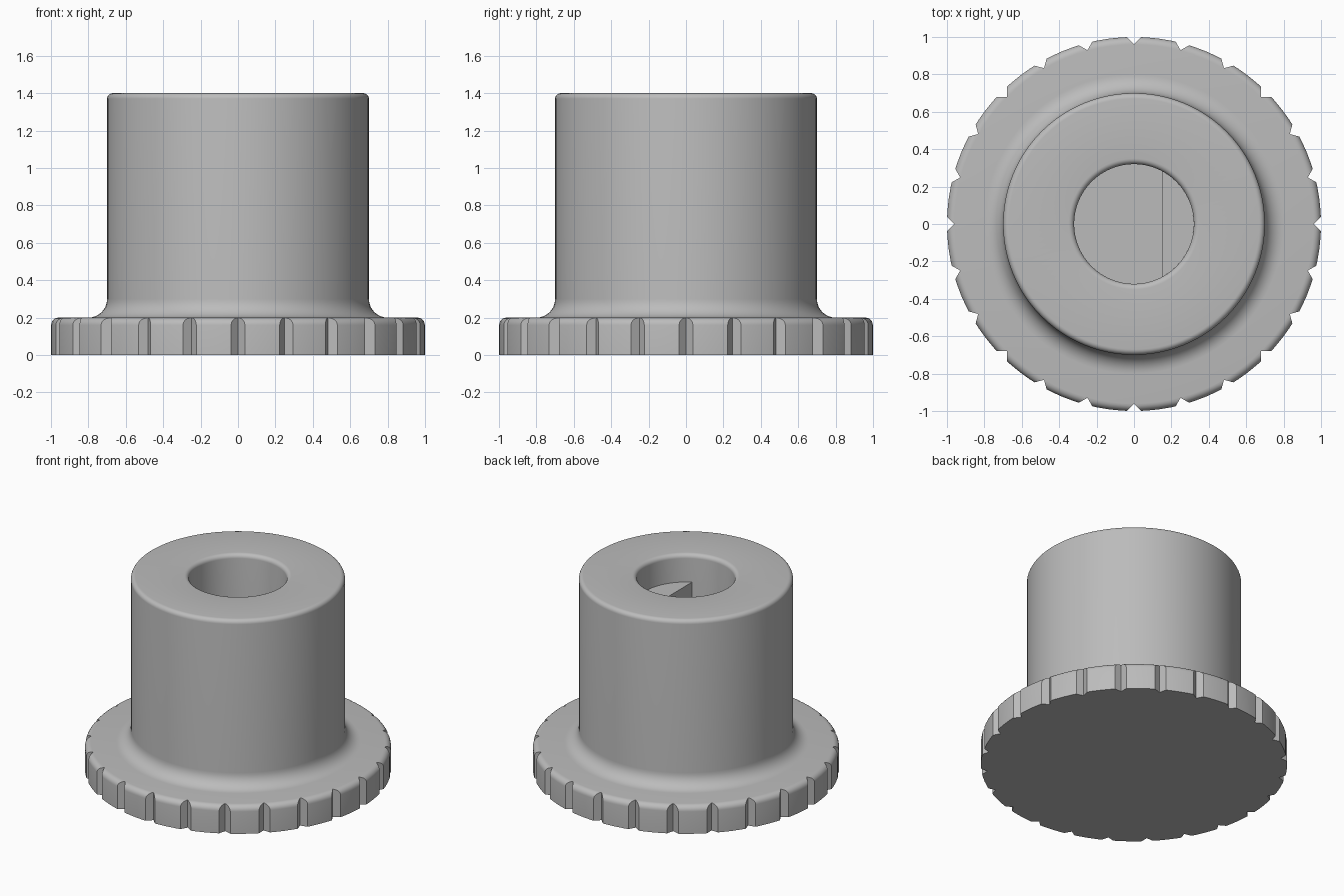
import bpy
import bmesh
from math import pi, sin, cos, acos, radians
from mathutils import Matrix, Vector

cube = bpy.data.objects.get("Cube")
if cube:
    bpy.data.objects.remove(cube, do_unlink=True)

SEGMENTS = 96
NOTCHES = 24
BORE_R, BORE_FLOOR = 0.32, 0.2
FLAT_X, FLAT_TOP = 0.15, 1.2

grey = bpy.data.materials.new("plain_grey")
grey.use_nodes = True
colour = (0.5, 0.5, 0.5, 1)
grey.diffuse_color = colour
grey.node_tree.nodes["Principled BSDF"].inputs["Base Color"].default_value = colour


def make_object(name, bm):
    bmesh.ops.recalc_face_normals(bm, faces=bm.faces)
    mesh = bpy.data.meshes.new(name)
    bm.to_mesh(mesh)
    bm.free()
    mesh.materials.append(grey)
    obj = bpy.data.objects.new(name, mesh)
    bpy.context.collection.objects.link(obj)
    return obj


def activate(obj):
    bpy.ops.object.select_all(action="DESELECT")
    obj.select_set(True)
    bpy.context.view_layer.objects.active = obj


def arc(cx, cz, r, start, end, steps=6):
    """Fillet points in the radius/height plane, angles in degrees."""
    angles = [radians(start + (end - start) * i / steps) for i in range(steps + 1)]
    return [(cx + r * cos(a), cz + r * sin(a)) for a in angles]


def add_prism(bm, outline, z0, z1, matrix=Matrix()):
    """Extrude a flat outline from z0 up to z1."""
    face = bm.faces.new([bm.verts.new(matrix @ Vector((x, y, z0))) for x, y in outline])
    top = bmesh.ops.extrude_face_region(bm, geom=[face])["geom"]
    verts = [v for v in top if isinstance(v, bmesh.types.BMVert)]
    bmesh.ops.translate(bm, verts=verts, vec=(0, 0, z1 - z0))


# Knob body: flange, neck and blind bore turned from one profile
profile = [(0, 0), (1, 0)]
profile += arc(0.96, 0.16, 0.04, 0, 90)
profile += arc(0.8, 0.3, 0.1, 270, 180, 8)
profile += arc(0.67, 1.37, 0.03, 0, 90)
profile += arc(BORE_R + 0.03, 1.37, 0.03, 90, 180)
profile += [(BORE_R, BORE_FLOOR), (0, BORE_FLOOR)]

bm = bmesh.new()
points = [bm.verts.new((r, 0, z)) for r, z in profile]
edges = [bm.edges.new(pair) for pair in zip(points, points[1:])]
bmesh.ops.spin(bm, geom=points + edges, cent=(0, 0, 0), axis=(0, 0, 1),
               angle=2 * pi, steps=SEGMENTS, use_merge=False)
bmesh.ops.remove_doubles(bm, verts=bm.verts, dist=0.0001)
body = make_object("knob_body", bm)

# V-shaped grip notches around the flange
bm = bmesh.new()
for i in range(NOTCHES):
    add_prism(bm, [(0.962, 0), (1.062, -0.1), (1.062, 0.1)], -0.1, 0.3,
              Matrix.Rotation(2 * pi * i / NOTCHES, 4, "Z"))
cutter = make_object("notch_cutter", bm)
cutter.hide_render = True

activate(body)
cut = body.modifiers.new("grip_notches", "BOOLEAN")
cut.operation = "DIFFERENCE"
cut.solver = "EXACT"
cut.object = cutter
bpy.ops.object.modifier_apply(modifier=cut.name)
bpy.data.objects.remove(cutter, do_unlink=True)
bpy.ops.object.shade_smooth_by_angle(angle=radians(30))

# Shaft flat: a circular segment filling one side of the bore
half = acos(FLAT_X / BORE_R)
steps = 24
angles = [half * (2 * i / steps - 1) for i in range(steps + 1)]
bm = bmesh.new()
add_prism(bm, [(BORE_R * cos(a), BORE_R * sin(a)) for a in angles], BORE_FLOOR, FLAT_TOP)
flat = make_object("shaft_flat", bm)
activate(flat)
bpy.ops.object.shade_smooth_by_angle(angle=radians(30))
